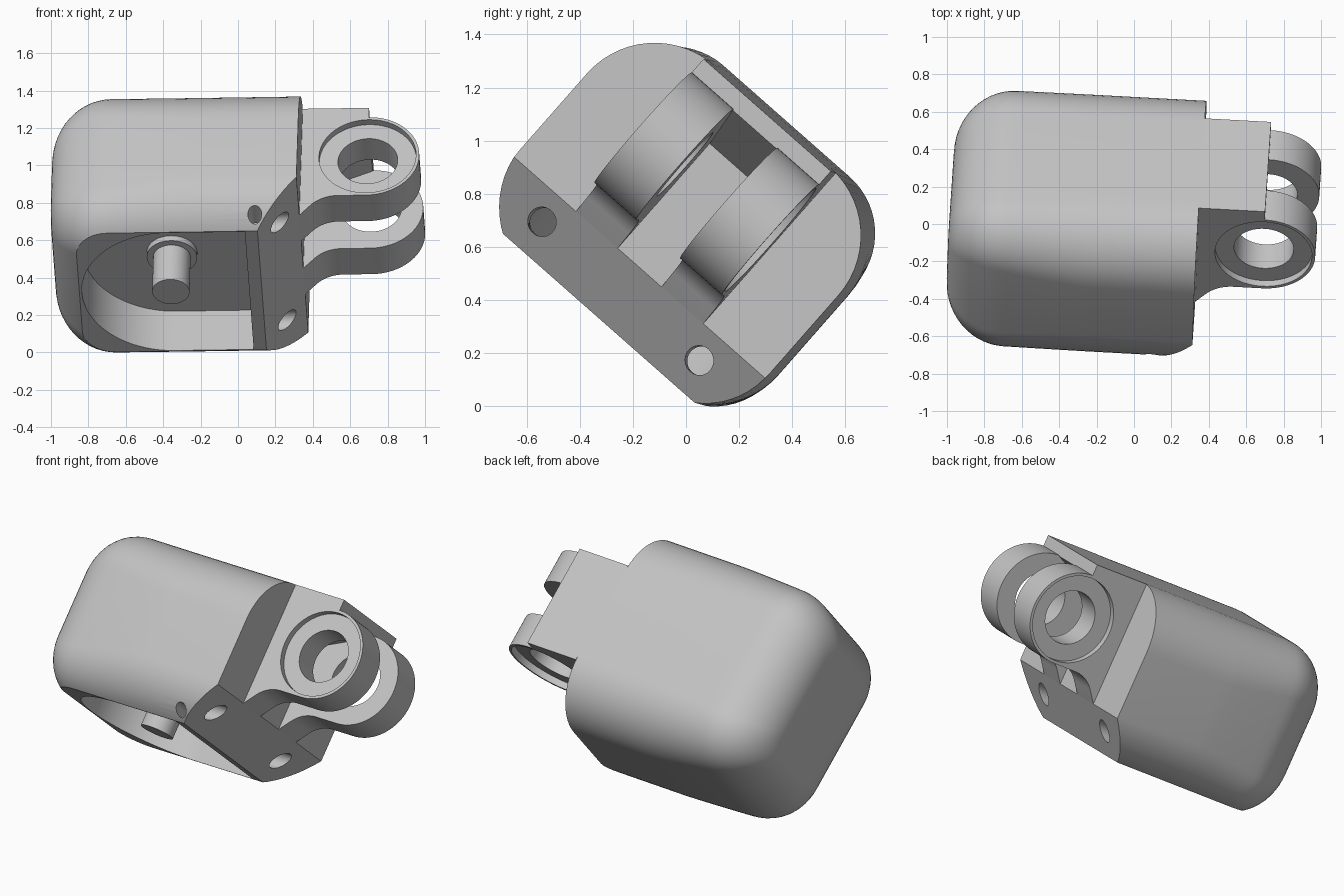
import bpy, bmesh, math
from mathutils import Matrix, Vector

if "Cube" in bpy.data.objects:
    bpy.data.objects.remove(bpy.data.objects["Cube"])

# Tilted local frame: a = along the housing, b = across, c = away from the open face
A = Vector((0.9984, -0.054, 0.015)).normalized()
B = Vector((0.0504, 0.749, -0.66))
B = (B - A * B.dot(A)).normalized()
C = A.cross(B)
FRAME = Matrix((A, B, C)).transposed().to_4x4()
FRAME.translation = (0, -0.004, 0.69)

grey = bpy.data.materials.new("plain grey")
grey.diffuse_color = (0.55, 0.55, 0.55, 1)
grey.use_nodes = True
grey.node_tree.nodes["Principled BSDF"].inputs["Base Color"].default_value = grey.diffuse_color


def add(name, bm):
    bmesh.ops.recalc_face_normals(bm, faces=bm.faces[:])
    me = bpy.data.meshes.new(name)
    bm.to_mesh(me)
    bm.free()
    me.materials.append(grey)
    ob = bpy.data.objects.new(name, me)
    bpy.context.collection.objects.link(ob)
    ob.matrix_world = FRAME
    return ob


def loft(bm, rings):
    """Skin a list of equal-length point rings and cap both ends."""
    rings = [[bm.verts.new(p) for p in ring] for ring in rings]
    n = len(rings[0])
    for r0, r1 in zip(rings, rings[1:]):
        for i in range(n):
            j = (i + 1) % n
            bm.faces.new((r0[i], r1[i], r1[j], r0[j]))
    bm.faces.new(rings[0])
    bm.faces.new(rings[-1][::-1])


def prism(name, pts, lo, hi, axis):
    """Extrude a 2D profile along local axis 'a', 'b' or 'c'."""
    place = {'a': lambda p, t: (t, p[0], p[1]),
             'b': lambda p, t: (p[0], t, p[1]),
             'c': lambda p, t: (p[0], p[1], t)}[axis]
    bm = bmesh.new()
    loft(bm, [[place(p, t) for p in pts] for t in (lo, hi)])
    return add(name, bm)


def arc(u, v, r, start, end, n=32):
    return [(u + r * math.cos(math.radians(start + (end - start) * i / n)),
             v + r * math.sin(math.radians(start + (end - start) * i / n)))
            for i in range(n + 1)]


def rod(name, u, v, r, lo, hi, axis):
    return prism(name, arc(u, v, r, 0, 360, 48)[:-1], lo, hi, axis)


def activate(ob):
    bpy.ops.object.select_all(action='DESELECT')
    ob.select_set(True)
    bpy.context.view_layer.objects.active = ob


def cut(ob, cutter):
    cutter.hide_render = True
    mod = ob.modifiers.new("cut", 'BOOLEAN')
    mod.operation = 'DIFFERENCE'
    mod.solver = 'EXACT'
    mod.object = cutter
    bpy.context.view_layer.update()
    activate(ob)
    bpy.ops.object.modifier_apply(modifier=mod.name)
    bpy.data.objects.remove(cutter)


# Housing: rounded section that narrows and sharpens towards a rounded back end
END, TOP, BOTTOM, SIDE, BACK = 0.35, 0.527, -0.538, 0.632, -0.983
ROUND = 0.32


def section(a, phi=0.0):
    s = min(1, max(0, (-0.2 - a) / 0.78)) ** 1.3
    f = 1 - math.cos(phi)                      # progress of the end rounding
    side = SIDE - 0.06 * s - 0.25 * f
    top, bottom = TOP - 0.005 * s - 0.31 * f, BOTTOM + 0.01 * s + 0.31 * f
    r = 0.34 - 0.11 * s - 0.13 * f
    pts = []
    for k, (u, v) in enumerate(((side - r, top - r), (r - side, top - r),
                                (r - side, bottom + r), (side - r, bottom + r))):
        pts += arc(u, v, r, 90 * k, 90 * k + 90, 14)
    return [(a, u, v) for u, v in pts]


rings = [section(a) for a in (1.2, -0.2, -0.28, -0.36, -0.44, -0.52, -0.6)]
for i in range(15):
    phi = math.radians(90 * i / 14)
    rings.append(section(BACK + ROUND * (1 - math.sin(phi)), phi))
bm = bmesh.new()
loft(bm, rings)
bmesh.ops.recalc_face_normals(bm, faces=bm.faces[:])

# Trim flat at the hinge end, the open face and the chamfer
for co, no in (((END, 0, 0), (1, 0, 0)), ((0, 0, -0.48), (0, 0, -1)),
               ((END, 0, -0.23), (0.25, 0, -0.21))):
    res = bmesh.ops.bisect_plane(bm, geom=bm.verts[:] + bm.edges[:] + bm.faces[:],
                                 plane_co=co, plane_no=no, clear_outer=True)
    rim = [e for e in res["geom_cut"] if isinstance(e, bmesh.types.BMEdge)]
    bmesh.ops.edgeloop_fill(bm, edges=rim)
housing = add("housing", bm)

# Round-ended recess in the open face
PIN, R = -0.348, 0.476
recess = arc(PIN, 0, R, 90, 270, 48) + [(0.072, -R), (0.072, R)]
cut(housing, prism("recess_cutter", recess, -0.7, -0.2, 'c'))

# Two screw holes through the chamfer and a small side hole
for s in (-1, 1):
    cut(housing, rod("screw_hole_cutter", s * 0.395, -0.346, 0.055, 0.0, 0.5, 'a'))
cut(housing, rod("side_hole_cutter", 0.128, -0.42, 0.037, -0.8, -0.40, 'b'))

# Pin and collar in the recess
pin = rod("recess_pin", PIN, 0, 0.1, -0.48, -0.19, 'c')
collar = rod("pin_collar", PIN, 0, 0.135, -0.235, -0.19, 'c')

# Top plate with a sloped underside, filling the space between the ears
plate = prism("top_plate", [(0.3, 0.295), (END, 0.295), (0.705, 0.455), (0.705, TOP),
                            (END, TOP), (END, 0.5), (0.3, 0.5)], -0.11, 0.11, 'b')

# Pair of hinge ears: flare from the chamfer, bored hole, outer counterbore, plate edge
ear_profile = ([(0.3, -0.28), (END, -0.23)]
               + arc(0.55, -0.279, 0.185, 140, 90, 10)
               + arc(0.705, 0.183, 0.277, -90, 90, 40)
               + [(0.705, TOP), (END, TOP), (END, 0.5), (0.3, 0.5)])
ears = []
for s, name in ((-1, "front_hinge_ear"), (1, "rear_hinge_ear")):
    ear = prism(name, ear_profile, s * 0.11, s * 0.32, 'b')
    cut(ear, rod("bore_cutter", 0.705, 0.183, 0.16, -0.6, 0.6, 'b'))
    cut(ear, rod("counterbore_cutter", 0.705, 0.183, 0.26, s * 0.28, s * 0.6, 'b'))
    ears.append(ear)

for ob in [housing, pin, collar] + ears:
    activate(ob)
    bpy.ops.object.shade_smooth_by_angle(angle=math.radians(30))
